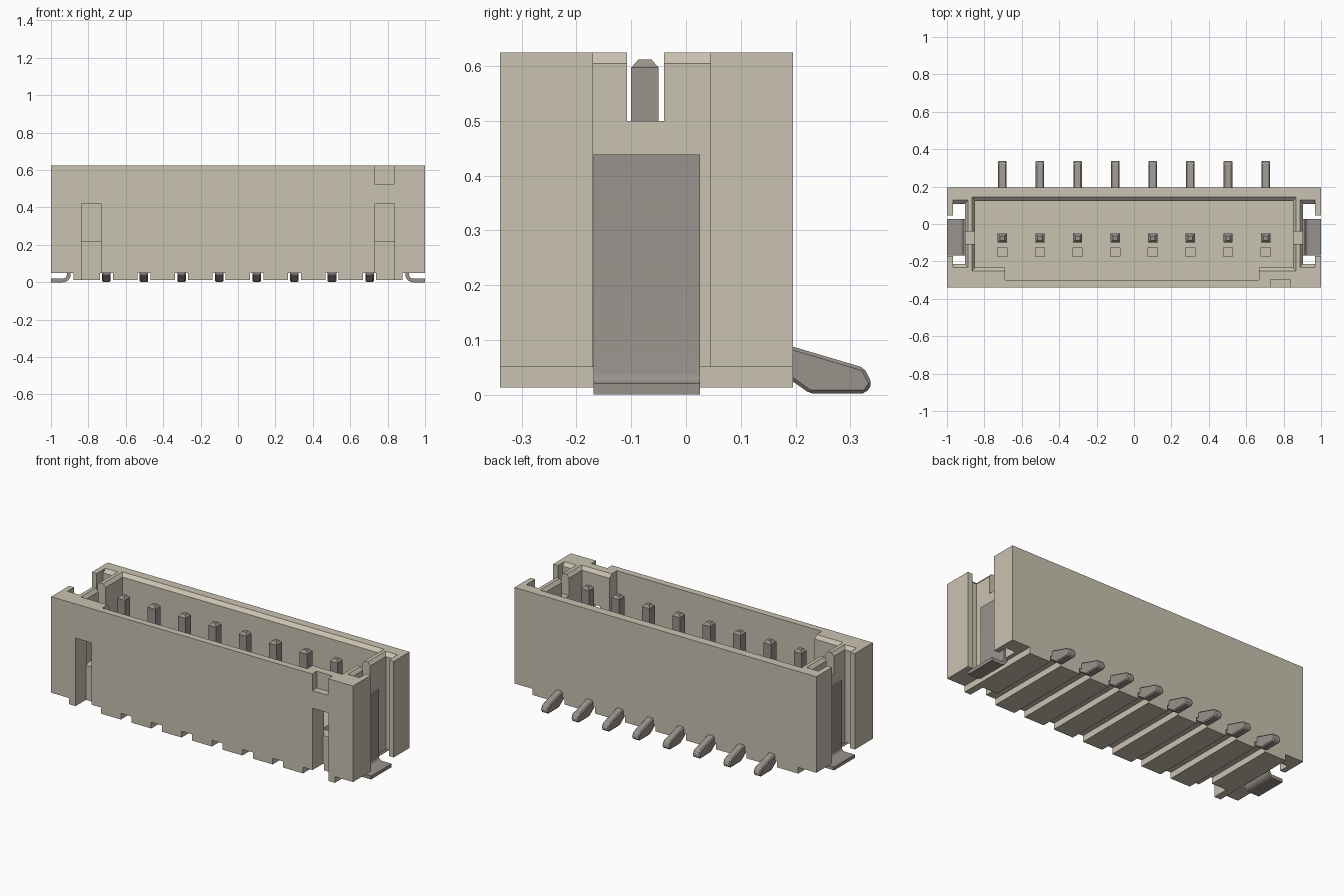
import bpy, bmesh, math
from mathutils import Vector

if "Cube" in bpy.data.objects:
    bpy.data.objects.remove(bpy.data.objects["Cube"], do_unlink=True)


def material(name, rgb):
    m = bpy.data.materials.new(name)
    m.use_nodes = True
    m.diffuse_color = (*rgb, 1)
    m.node_tree.nodes["Principled BSDF"].inputs["Base Color"].default_value = (*rgb, 1)
    return m


BEIGE = material("beige plastic", (0.59, 0.54, 0.44))
METAL = material("grey metal", (0.32, 0.29, 0.265))


def make(name, bm, mat):
    bmesh.ops.recalc_face_normals(bm, faces=bm.faces)
    me = bpy.data.meshes.new(name)
    bm.to_mesh(me)
    bm.free()
    me.materials.append(mat)
    ob = bpy.data.objects.new(name, me)
    bpy.context.collection.objects.link(ob)
    return ob


def taper(name, low, high, z0, z1, mat):
    """Block whose bottom and top rectangles are (x0, x1, y0, y1)."""
    bm = bmesh.new()
    rings = []
    for (x0, x1, y0, y1), z in ((low, z0), (high, z1)):
        rings.append([bm.verts.new((x, y, z)) for x, y in
                      ((x0, y0), (x1, y0), (x1, y1), (x0, y1))])
    a, b = rings
    bm.faces.new(a)
    bm.faces.new(b)
    for i in range(4):
        j = (i + 1) % 4
        bm.faces.new((a[i], a[j], b[j], b[i]))
    return make(name, bm, mat)


def box(name, x0, x1, y0, y1, z0, z1, mat=BEIGE):
    r = (min(x0, x1), max(x0, x1), y0, y1)
    return taper(name, r, r, z0, z1, mat)


def extrude(name, profile, to3d, vec, mat):
    bm = bmesh.new()
    f = bm.faces.new([bm.verts.new(to3d(*p)) for p in profile])
    r = bmesh.ops.extrude_face_region(bm, geom=[f])
    bmesh.ops.translate(bm, vec=vec,
                        verts=[v for v in r["geom"] if isinstance(v, bmesh.types.BMVert)])
    return make(name, bm, mat)


def carve(ob, cutter):
    """Subtract the cutter, bake the result and drop the cutter."""
    cutter.hide_render = True
    mod = ob.modifiers.new("cut", "BOOLEAN")
    mod.operation, mod.solver, mod.object = "DIFFERENCE", "EXACT", cutter
    dg = bpy.context.evaluated_depsgraph_get()
    me = bpy.data.meshes.new_from_object(ob.evaluated_get(dg))
    ob.modifiers.clear()
    ob.data = me
    bpy.data.objects.remove(cutter, do_unlink=True)


PINS = [-0.704 + 0.2011 * i for i in range(8)]
TOP, FLOOR = 0.625, 0.22

# Housing shell with its open pocket
housing = box("housing", -1, 1, -0.34, 0.195, 0.013, TOP)


def cut(*dims):
    carve(housing, box("cutter", *dims))


cut(-0.85, 0.85, -0.232, 0.123, FLOOR, 0.7)
cut(-0.69, 0.668, -0.30, -0.2, FLOOR, 0.7)
carve(housing, taper("cutter", (-0.85, 0.85, -0.232, 0.123),
                     (-0.882, 0.882, -0.268, 0.165), 0.605, 0.645, BEIGE))

for s in (-1, 1):
    # Raised underside at the ends
    cut(s * 0.88, s * 1.1, -0.5, 0.5, -0.1, 0.05)
    # T-shaped end slot with chamfered mouth
    cut(s * 0.904, s * 0.968, -0.214, 0.107, -0.12, 0.72)
    cut(s * 0.94, s * 1.2, -0.17, 0.045, -0.13, 0.73)
    xs = sorted((s * 0.904, s * 0.967))
    xt = sorted((s * 0.872, s * 0.967))
    carve(housing, taper("cutter", (*xs, -0.214, 0.107), (*xt, -0.25, 0.149),
                         0.605, 0.645, BEIGE))
    # Notch in the end wall
    cut(s * 0.83, s * 0.95, -0.108, -0.04, 0.5, 0.74)
    # Front latch window above a blind groove
    cut(s * 0.732, s * 0.838, -0.4, -0.242, -0.1, 0.23)
    cut(s * 0.732, s * 0.838, -0.41, -0.2, FLOOR + 0.001, 0.42)

# Key notch in the front rim
cut(0.73, 0.835, -0.4, -0.297, 0.525, 0.75)

# Underside channels and shallow floor pockets, one per pin
for x in PINS:
    cut(x - 0.035, x + 0.035, -0.5, 0.5, -0.1, 0.05)
    cut(x - 0.025, x + 0.025, -0.175, -0.125, FLOOR - 0.03, 0.3)

# Contact pins with chamfered tips and solder tails
TAIL = [(0.17, 0.094), (0.197, 0.087), (0.325, 0.049), (0.34, 0.02),
        (0.328, 0.002), (0.226, 0.002), (0.195, 0.024), (0.17, 0.042)]
for i, x in enumerate(PINS, 1):
    w = 0.025
    box(f"pin_{i}", x - w, x + w, -0.1, -0.05, FLOOR - 0.02, 0.597, METAL)
    taper(f"pin_tip_{i}", (x - w, x + w, -0.1, -0.05),
          (x - 0.012, x + 0.012, -0.087, -0.063), 0.597, 0.612, METAL)
    tail = extrude(f"pin_tail_{i}", TAIL, lambda y, z, x=x: (x - 0.023, y, z),
                   Vector((0.046, 0, 0)), METAL)
    bev = tail.modifiers.new("soft edges", "BEVEL")
    bev.width, bev.segments = 0.006, 1

# Bent solder tabs: plate, curved corner and flat foot
outer = [(0.935 - 0.04 * math.sin(a), 0.04 - 0.04 * math.cos(a))
         for a in (math.pi / 2 * k / 5 for k in range(6))]
inner = [(0.935 - 0.02 * math.sin(a), 0.04 - 0.02 * math.cos(a))
         for a in (math.pi / 2 * k / 5 for k in range(5, -1, -1))]
TAB = [(1.0, 0.0)] + outer + [(0.895, 0.438), (0.915, 0.438)] + inner + [(1.0, 0.02)]
for s, side in ((1, "left"), (-1, "right")):
    tab = extrude(f"solder_tab_{side}", TAB, lambda x, z, s=s: (s * x, -0.169, z),
                  Vector((0, 0.195, 0)), METAL)
    bpy.ops.object.select_all(action="DESELECT")
    tab.select_set(True)
    bpy.context.view_layer.objects.active = tab
    bpy.ops.object.shade_smooth_by_angle(angle=math.radians(30))
